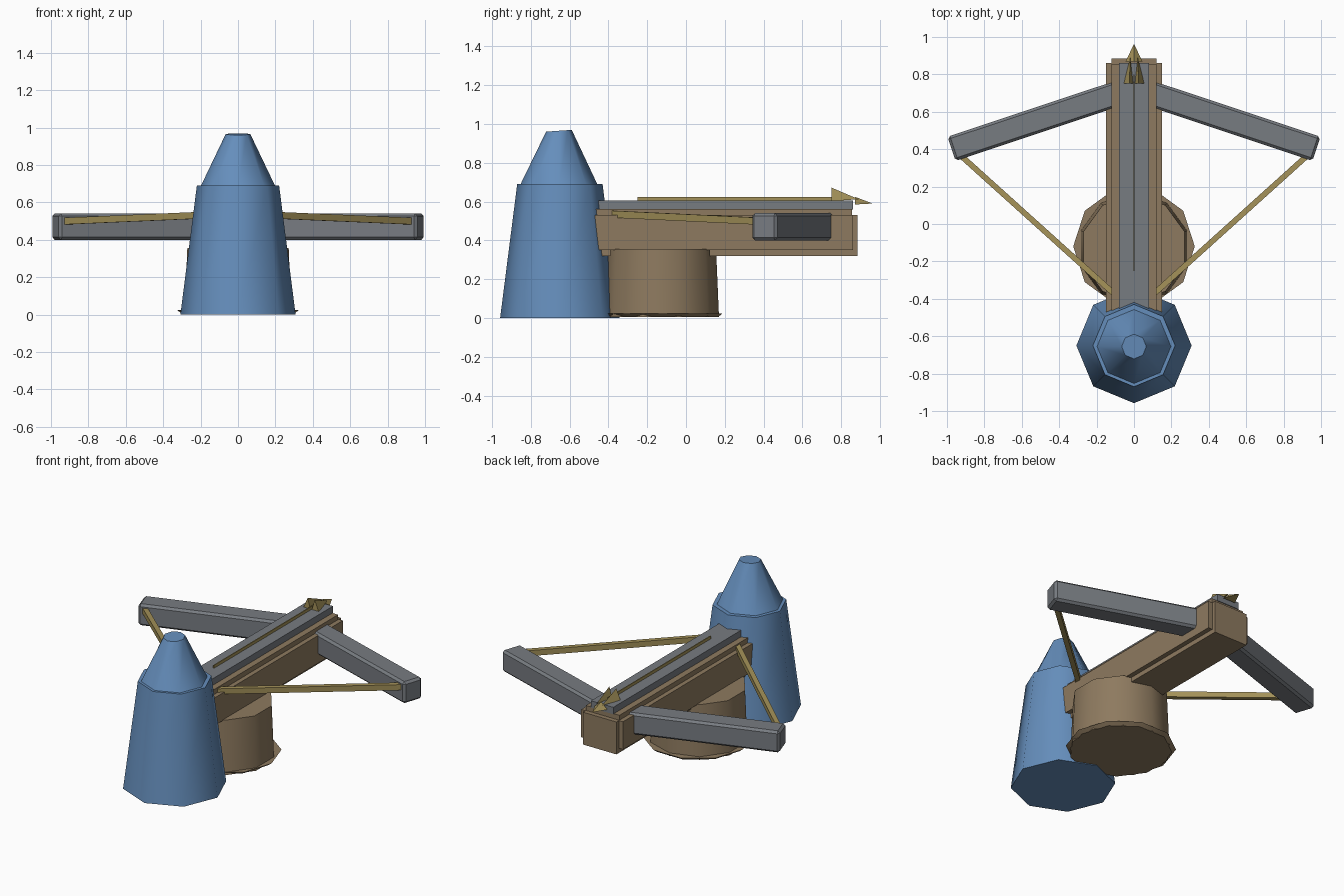
import bpy, bmesh, math
from mathutils import Vector, Matrix

if "Cube" in bpy.data.objects:
    bpy.data.objects.remove(bpy.data.objects["Cube"], do_unlink=True)


def material(name, rgb):
    m = bpy.data.materials.new(name)
    m.use_nodes = True
    m.diffuse_color = (*rgb, 1)
    m.node_tree.nodes["Principled BSDF"].inputs["Base Color"].default_value = (*rgb, 1)
    return m


BLUE = material("blue cloth", (0.13, 0.27, 0.50))
WOOD = material("brown wood", (0.27, 0.195, 0.115))
STEEL = material("grey steel", (0.185, 0.20, 0.22))
BRASS = material("dull gold", (0.37, 0.285, 0.10))


def finish(name, bm, mat, smooth=0):
    bmesh.ops.recalc_face_normals(bm, faces=bm.faces[:])
    mesh = bpy.data.meshes.new(name)
    bm.to_mesh(mesh)
    bm.free()
    ob = bpy.data.objects.new(name, mesh)
    bpy.context.scene.collection.objects.link(ob)
    mesh.materials.append(mat)
    if smooth:
        bpy.ops.object.select_all(action="DESELECT")
        ob.select_set(True)
        bpy.context.view_layer.objects.active = ob
        bpy.ops.object.shade_smooth_by_angle(angle=math.radians(smooth))
    return ob


def block(name, mat, x, y0, y1, z0, z1):
    """Box centred on x = 0 with half width x."""
    bm = bmesh.new()
    bmesh.ops.create_cube(bm, size=1)
    bmesh.ops.scale(bm, vec=(2 * x, y1 - y0, z1 - z0), verts=bm.verts)
    bmesh.ops.translate(bm, vec=(0, (y0 + y1) / 2, (z0 + z1) / 2), verts=bm.verts)
    return finish(name, bm, mat)


def beam(name, mat, start, end, width, height, bevel=0):
    """Box running between two points, with its sides upright."""
    a, b = Vector(start), Vector(end)
    d = (b - a).normalized()
    side = Vector((-d.y, d.x, 0)).normalized()
    rot = Matrix((d, side, d.cross(side))).transposed()
    bm = bmesh.new()
    bmesh.ops.create_cube(bm, size=1)
    bmesh.ops.scale(bm, vec=((b - a).length, width, height), verts=bm.verts)
    if bevel:
        bmesh.ops.bevel(bm, geom=bm.edges[:], offset=bevel, segments=1, affect="EDGES")
    bmesh.ops.transform(bm, matrix=Matrix.Translation((a + b) / 2) @ rot.to_4x4(), verts=bm.verts)
    return finish(name, bm, mat)


def rings(name, mat, sides, y, profile, smooth=50, turn=0):
    """Closed stack of polygon rings given as (radius, height)."""
    bm = bmesh.new()
    loops = []
    for r, z in profile:
        angles = [turn + math.tau * i / sides for i in range(sides)]
        loops.append([bm.verts.new((r * math.cos(t), y + r * math.sin(t), z)) for t in angles])
    for low, high in zip(loops, loops[1:]):
        for i in range(sides):
            j = (i + 1) % sides
            bm.faces.new((low[i], low[j], high[j], high[i]))
    bm.faces.new(loops[0])
    bm.faces.new(loops[-1])
    return finish(name, bm, mat, smooth)


def pyramid(name, mat, base, tip):
    bm = bmesh.new()
    foot = [bm.verts.new(p) for p in base]
    top = bm.verts.new(tip)
    bm.faces.new(foot)
    for i in range(len(foot)):
        bm.faces.new((foot[i], foot[(i + 1) % len(foot)], top))
    return finish(name, bm, mat)


# Standing figure: tapered body and pointed head with a slanted top
rings("figure_body", BLUE, 8, -0.65, [(0.308, 0), (0.22, 0.69)])
head = rings("figure_head", BLUE, 8, -0.655, [(0.2, 0.685), (0.066, 0.965)])
for v in head.data.vertices:
    if v.co.z > 0.9:
        v.co.z += 0.07 * (v.co.y + 0.655)

# Round pedestal with a thin flared foot
rings("pedestal", WOOD, 10, -0.13, [(0.3, 0.005), (0.285, 0.355)], turn=math.radians(18))
rings("pedestal_foot", WOOD, 10, -0.12, [(0.3, 0.005), (0.325, 0.024), (0.3, 0.024)], smooth=30)

# Stepped wooden stock and steel rail
stock = block("stock", WOOD, 0.15, -0.47, 0.86, 0.35, 0.53)
for v in stock.data.vertices:
    if v.co.y < 0 and v.co.z < 0.4:
        v.co.y += 0.02
block("stock_upper_step", WOOD, 0.12, -0.47, 0.855, 0.52, 0.562)
block("stock_nose", WOOD, 0.12, 0.12, 0.885, 0.32, 0.53)
block("stock_heel", WOOD, 0.12, -0.44, -0.39, 0.32, 0.36)
block("rail", STEEL, 0.08, -0.46, 0.86, 0.56, 0.605)

# Bow arms and drawn strings
for s, side in ((1, "left"), (-1, "right")):
    beam(side + "_bow_arm", STEEL, (s * 0.08, 0.70, 0.47), (s * 0.976, 0.402, 0.47), 0.136, 0.14, 0.014)
    beam(side + "_string", BRASS, (s * 0.92, 0.36, 0.50), (s * 0.11, -0.37, 0.535), 0.03, 0.036)

# Bolt: thin shaft, pointed head and two raised barbs
block("bolt_shaft", BRASS, 0.003, -0.25, 0.80, 0.602, 0.624)
pyramid("bolt_point", BRASS,
        [(-0.045, 0.87, 0.585), (0.045, 0.87, 0.585), (0, 0.87, 0.625)], (0, 0.962, 0.59))
for s, side in ((1, "left"), (-1, "right")):
    pyramid(side + "_bolt_barb", BRASS,
            [(s * 0.005, 0.75, 0.603), (s * 0.055, 0.75, 0.603), (s * 0.025, 0.75, 0.672)],
            (s * 0.02, 0.89, 0.612))
